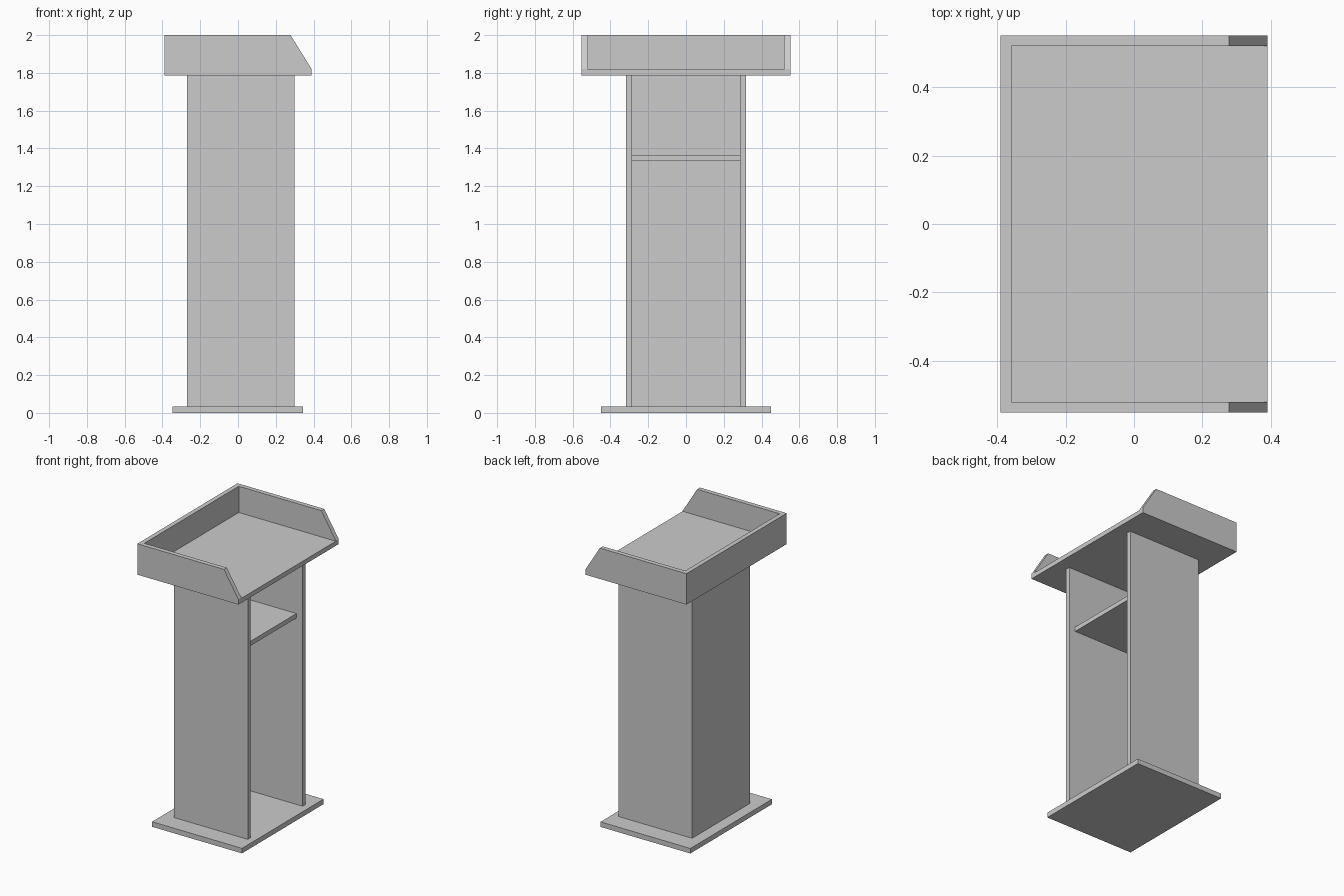
import bpy

if "Cube" in bpy.data.objects:
    bpy.data.objects.remove(bpy.data.objects["Cube"])

T = 0.032  # board thickness


def add_mesh(name, verts, faces):
    mesh = bpy.data.meshes.new(name)
    mesh.from_pydata(verts, [], faces)
    mesh.update()
    obj = bpy.data.objects.new(name, mesh)
    bpy.context.collection.objects.link(obj)
    return obj


def board(name, profile, y0, y1):
    """Extrude a counter-clockwise (x, z) profile from y0 to y1."""
    n = len(profile)
    verts = [(x, y, z) for y in (y0, y1) for x, z in profile]
    faces = [tuple(range(n)), tuple(range(2 * n - 1, n - 1, -1))]
    faces += [(i, i + n, (i + 1) % n + n, (i + 1) % n) for i in range(n)]
    return add_mesh(name, verts, faces)


def box(name, x0, x1, y0, y1, z0, z1):
    return board(name, [(x0, z0), (x1, z0), (x1, z1), (x0, z1)], y0, y1)


# Floor plate
box("base", -0.348, 0.345, -0.449, 0.449, 0, 0.035)

# Hollow column, open towards the speaker (+x)
W = 0.318
box("column_back_panel", -0.27, -0.27 + T, -W + T, W - T, 0.035, 1.785)
box("shelf", -0.27 + T, 0.25, -W + T, W - T, 1.333, 1.365)

# Tray floor and back wall
D = 0.552
box("tray_floor", -0.39 + T, 0.39, -D + T, D - T, 1.785, 1.817)
box("tray_back_wall", -0.39, -0.39 + T, -D + T, D - T, 1.785, 2.0)

# Paired column sides and sloped tray sides
slope = [(-0.39, 1.785), (0.39, 1.785), (0.39, 1.82), (0.278, 2.0), (-0.39, 2.0)]
for side, s in (("right", -1), ("left", 1)):
    y0, y1 = sorted((s * W, s * (W - T)))
    box(f"column_{side}_panel", -0.27, 0.298, y0, y1, 0.035, 1.785)
    y0, y1 = sorted((s * D, s * (D - T)))
    board(f"tray_{side}_wall", slope, y0, y1)
